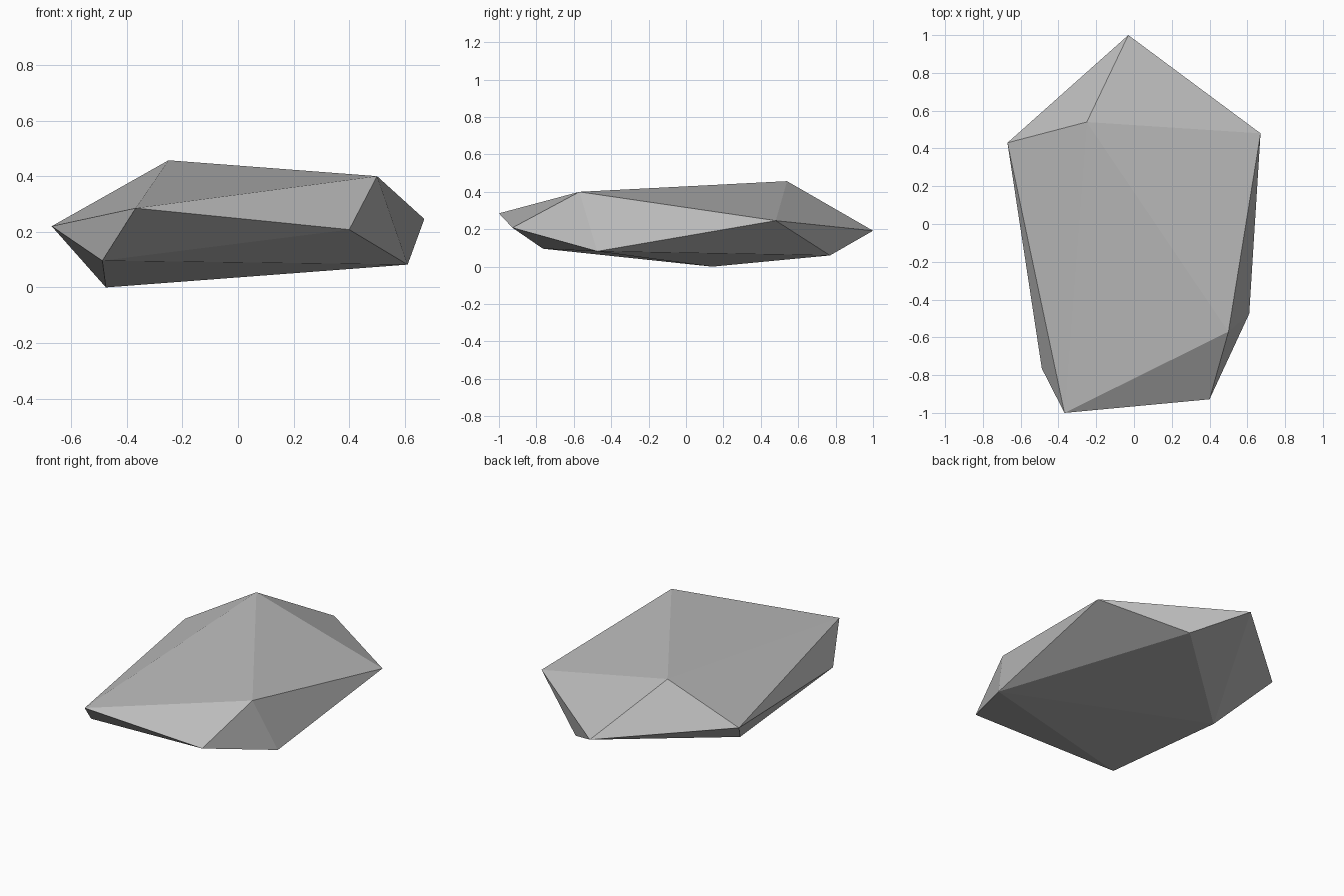
import bpy
import bmesh

if "Cube" in bpy.data.objects:
    bpy.data.objects.remove(bpy.data.objects["Cube"])

# Corner points of the faceted boulder
UPPER = [(-0.25, 0.54, 0.457), (0.50, -0.57, 0.40)]
MIDDLE = [(-0.03, 1.0, 0.192), (-0.67, 0.43, 0.22), (-0.368, -1.0, 0.285),
          (0.40, -0.928, 0.208), (0.67, 0.48, 0.246)]
LOWER = [(0.61, -0.475, 0.082), (-0.488, -0.765, 0.096),
         (-0.475, 0.14, 0.0), (0.23, 0.77, 0.06)]

stone = bpy.data.materials.new("grey stone")
stone.diffuse_color = (0.5, 0.5, 0.5, 1.0)
stone.use_nodes = True
stone.node_tree.nodes["Principled BSDF"].inputs["Base Color"].default_value = stone.diffuse_color

# Boulder: convex shell around the corner points, flat shaded
bm = bmesh.new()
for co in UPPER + MIDDLE + LOWER:
    bm.verts.new(co)
bmesh.ops.convex_hull(bm, input=list(bm.verts))
bmesh.ops.recalc_face_normals(bm, faces=list(bm.faces))

mesh = bpy.data.meshes.new("boulder")
bm.to_mesh(mesh)
bm.free()
mesh.materials.append(stone)
boulder = bpy.data.objects.new("boulder", mesh)
bpy.context.collection.objects.link(boulder)
